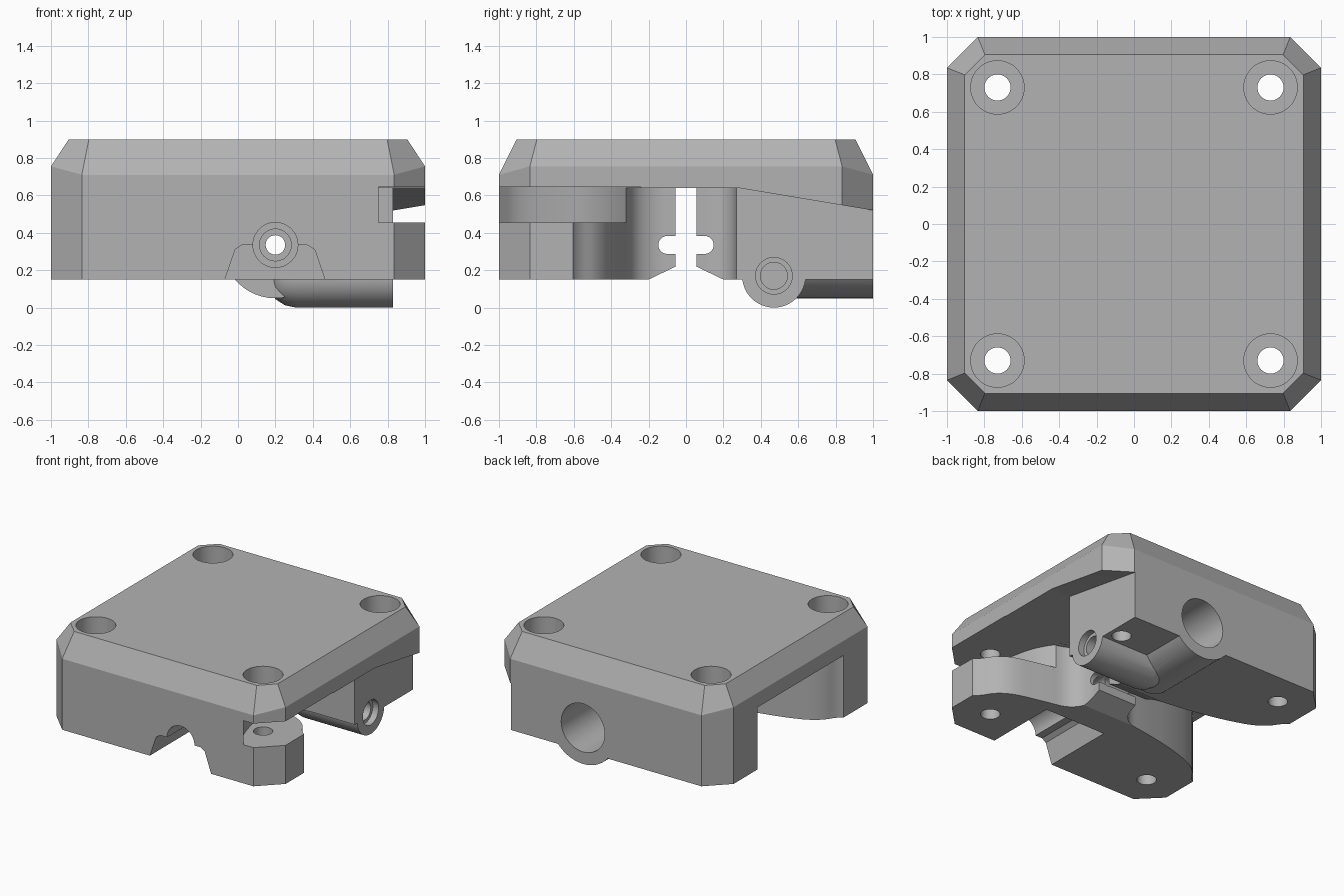
import bpy
import bmesh
from math import pi, cos, sin, radians
from mathutils import Vector

if "Cube" in bpy.data.objects:
    bpy.data.objects.remove(bpy.data.objects["Cube"], do_unlink=True)

grey = bpy.data.materials.new("plain_grey")
grey.use_nodes = True
grey.diffuse_color = (0.45, 0.45, 0.45, 1)
grey.node_tree.nodes["Principled BSDF"].inputs["Base Color"].default_value = (0.45, 0.45, 0.45, 1)


def loft(name, rings):
    """Closed solid through rings of equal point count."""
    bm = bmesh.new()
    loops = [[bm.verts.new(p) for p in ring] for ring in rings]
    n = len(loops[0])
    for a, b in zip(loops, loops[1:]):
        for i in range(n):
            j = (i + 1) % n
            bm.faces.new((a[i], a[j], b[j], b[i]))
    bm.faces.new(loops[0][::-1])
    bm.faces.new(loops[-1])
    bmesh.ops.recalc_face_normals(bm, faces=bm.faces)
    mesh = bpy.data.meshes.new(name)
    bm.to_mesh(mesh)
    bm.free()
    ob = bpy.data.objects.new(name, mesh)
    bpy.context.collection.objects.link(ob)
    mesh.materials.append(grey)
    return ob


def prism(name, axis, profile, lo, hi):
    """Extrude a 2D profile along an axis: x uses (y,z), y uses (x,z), z uses (x,y)."""
    def place(p, t):
        p = list(p)
        p.insert("xyz".index(axis), t)
        return p
    return loft(name, [[place(p, t) for p in profile] for t in (lo, hi)])


def disc(u, v, r, n=48):
    return [(u + r * cos(2 * pi * i / n), v + r * sin(2 * pi * i / n)) for i in range(n)]


def rounded(points, steps=3):
    """Corner cutting on an open path."""
    for _ in range(steps):
        out = [points[0]]
        for a, b in zip(points, points[1:]):
            a, b = Vector(a), Vector(b)
            out += [a.lerp(b, 0.25), a.lerp(b, 0.75)]
        points = out + [points[-1]]
    return [tuple(p) for p in points]


def combine(target, other, operation):
    mod = target.modifiers.new("shape", "BOOLEAN")
    mod.operation = operation
    mod.solver = "EXACT"
    mod.object = other
    bpy.context.view_layer.objects.active = target
    bpy.ops.object.modifier_apply(modifier=mod.name)
    bpy.data.objects.remove(other, do_unlink=True)


def cut(axis, profile, lo, hi):
    combine(body, prism("cutter", axis, profile, lo, hi), "DIFFERENCE")


def octagon(edge, corner, z_side, z_end):
    """Square with clipped corners; side and end vertices may differ in height."""
    ring = []
    for sx, sy in ((1, 1), (-1, 1), (-1, -1), (1, -1)):
        pair = [(sx * edge, sy * corner, z_side), (sx * corner, sy * edge, z_end)]
        ring += pair if sx * sy > 0 else pair[::-1]
    return ring


# Main block with chamfered top
body = loft("housing", [octagon(1, 0.835, 0.15, 0.15),
                        octagon(1, 0.835, 0.755, 0.71),
                        octagon(0.905, 0.797, 0.9, 0.9)])

# Bulging sleeves around the two bores
combine(body, prism("rear_sleeve", "y", disc(0.2, 0.335, 0.285), 0.36, 1.1), "UNION")
sleeve = loft("side_sleeve", [[(x, y, z) for y, z in disc(0.47, 0.17, r)] for x, r in
                              ((0.17, 0.08), (0.2, 0.125), (0.25, 0.157), (0.31, 0.17), (0.9, 0.17))])
combine(body, sleeve, "UNION")
cut("y", [(-0.5, -0.5), (1.5, -0.5), (1.5, 1.5), (-0.5, 1.5)], 1.0, 1.3)

# Side recesses with curved walls
front_wall = rounded([(1.2, -0.64), (0.99, -0.63), (0.87, -0.42), (0.55, -0.34),
                      (0.36, -0.3), (0.28, -0.18), (0.28, -0.03)])
rear_wall = rounded([(0.28, 0.03), (0.28, 0.2), (0.38, 0.27), (0.6, 0.27)]) + [(1.2, 0.27)]
cut("z", front_wall + rear_wall, -0.3, 0.64)
wall = rounded([(-1.2, -0.57), (-0.99, -0.56), (-0.88, -0.38), (-0.6, -0.28),
                (-0.3, -0.22), (-0.06, -0.19), (-0.06, -0.03)])
cut("z", wall + [(x, -y) for x, y in reversed(wall)], -0.3, 0.64)

# Clear space under the sloping overhang
cut("x", [(0.265, -0.3), (0.265, 0.64), (0.28, 0.64), (1.2, 0.487), (1.2, -0.3)], 0.83, 1.3)

# Central gap, its flared mouth and cross groove
cut("x", [(-0.055, -0.3), (0.055, -0.3), (0.055, 0.639), (-0.055, 0.639)], -1.2, 1.2)
cut("x", [(-0.22, 0.1), (0.22, 0.1), (0.2, 0.15), (0.05, 0.222), (-0.05, 0.222), (-0.2, 0.15)], -1.2, 1.2)
half = [(0.1 + 0.048 * cos(a), 0.335 + 0.048 * sin(a))
        for a in (radians(-90 + 15 * i) for i in range(13))]
cut("x", half + [(-y, z) for y, z in reversed(half)], -1.2, 1.2)

# Slot above the front corner arm
slot = rounded([(0.75, -1.0), (0.66, -0.9), (0.6, -0.7), (0.55, -0.45), (0.4, -0.24)])
cut("z", [(0.75, -1.2)] + slot + [(1.2, -0.24), (1.2, -1.2)], 0.455, 0.645)

# Front cable arch
cut("y", [(-0.07, 0.1), (-0.07, 0.15), (-0.015, 0.31), (0.02, 0.335), (0.37, 0.335),
          (0.41, 0.31), (0.465, 0.15), (0.465, 0.1)], -1.2, -0.42)
cut("y", disc(0.2, 0.335, 0.12), -1.2, -0.38)
cut("y", disc(0.2, 0.335, 0.085), -1.2, -0.3)

# Rear bore, through passage and side bore
cut("y", disc(0.2, 0.335, 0.19), 0.42, 1.2)
cut("y", disc(0.2, 0.335, 0.052), -1.2, 1.2)
cut("x", disc(0.47, 0.17, 0.098), 0.78, 1.2)
cut("x", disc(0.47, 0.17, 0.072), 0.45, 1.2)

# Corner screw holes with counterbores
for sx in (-1, 1):
    for sy in (-1, 1):
        cut("z", disc(sx * 0.73, sy * 0.73, 0.143), 0.76, 1.2)
        cut("z", disc(sx * 0.73, sy * 0.73, 0.07, 32), -0.3, 1.2)

bpy.ops.object.select_all(action="DESELECT")
body.select_set(True)
bpy.context.view_layer.objects.active = body
bpy.ops.object.shade_smooth_by_angle(angle=radians(25))
